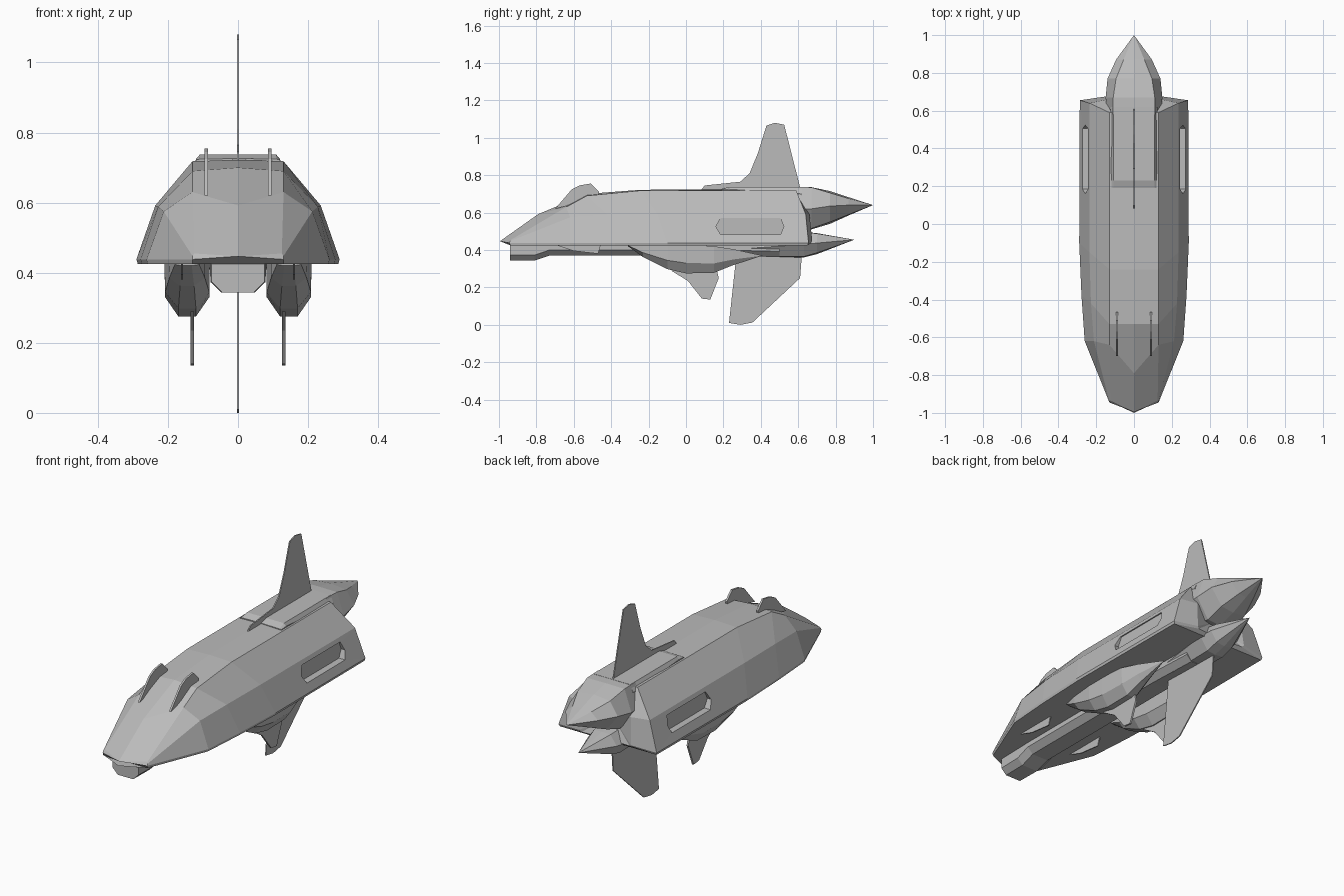
import bpy, bmesh

grey = bpy.data.materials.new("hull_grey")
grey.diffuse_color = (0.5, 0.5, 0.5, 1)


def finish(name, bm):
    bmesh.ops.remove_doubles(bm, verts=bm.verts, dist=0.0005)
    bmesh.ops.recalc_face_normals(bm, faces=bm.faces)
    me = bpy.data.meshes.new(name)
    bm.to_mesh(me)
    bm.free()
    me.materials.append(grey)
    ob = bpy.data.objects.new(name, me)
    bpy.context.collection.objects.link(ob)
    return ob


def loft(name, rings):
    """Skin between rings of equal point count; a ring may collapse to one point."""
    bm = bmesh.new()
    vr = [[bm.verts.new(p) for p in r] for r in rings]
    n = len(rings[0])
    for a, b in zip(vr, vr[1:]):
        for i in range(n):
            j = (i + 1) % n
            bm.faces.new((a[i], a[j], b[j], b[i]))
    bm.faces.new(vr[0])
    bm.faces.new(vr[-1])
    bmesh.ops.remove_doubles(bm, verts=bm.verts, dist=0.0005)
    return finish(name, bm)


def both(half):
    """Half section from bottom centre to top centre -> full ring."""
    return half + [(-x, y, z) for x, y, z in half[-2:0:-1]]


def plate(name, x, outline, t=0.005):
    """Thin upright fin, outline in (y, z)."""
    return loft(name, [[(x + d, y, z) for y, z in outline] for d in (-t, t)])


def section(y, pts):
    return both([(x, y, z) for x, z in pts])


# Main hull: bottom centre, bottom edge, lip, chine, shoulder, ridge
hull = loft("main_hull", [
    both([(0, -1, .425), (.13, -.94, .425), (.13, -.945, .438), (.13, -.94, .448),
          (.125, -.935, .455), (0, -.995, .447)]),
    both([(0, -.7, .425), (.258, -.62, .425), (.261, -.62, .438), (.212, -.62, .575),
          (.13, -.64, .63), (0, -.79, .592)]),
    both([(0, -.4, .425), (.275, -.38, .425), (.278, -.38, .438), (.228, -.42, .588),
          (.13, -.53, .69), (0, -.53, .70)]),
    both([(0, -.1, .425), (.286, -.1, .425), (.29, -.1, .438), (.236, -.15, .592),
          (.13, -.24, .718), (0, -.24, .722)]),
    both([(0, .65, .425), (.283, .65, .425), (.287, .655, .438), (.236, .64, .592),
          (.13, .59, .718), (0, .59, .724)]),
    both([(0, .66, .44), (.14, .67, .44), (.15, .675, .45), (.14, .66, .59),
          (.1, .6, .69), (0, .6, .70)]),
    [(0, .62, .55)] * 10,
])

# Side window recesses
slot = [(.16, .525), (.185, .57), (.505, .57), (.523, .525), (.505, .483), (.185, .483)]
for s in (-1, 1):
    cut = loft("window_cutter", [[(s * x, y, z) for y, z in slot] for x in (.237, .35)])
    cut.hide_render = True
    cut.hide_viewport = True
    mod = hull.modifiers.new("window_cut", 'BOOLEAN')
    mod.object = cut
    mod.operation = 'DIFFERENCE'
    mod.solver = 'EXACT'

# Raised deck on the back of the hull
loft("rear_deck", [
    section(.19, [(0, .71), (.12, .71), (.12, .722), (.11, .724), (0, .726)]),
    section(.23, [(0, .71), (.12, .71), (.12, .725), (.108, .738), (0, .738)]),
    section(.62, [(0, .68), (.12, .68), (.125, .70), (.108, .738), (0, .738)]),
])

# Upper engine fairing with pointed tail
loft("upper_engine", [
    section(.58, [(0, .53), (.08, .53), (.145, .62), (.11, .738), (0, .738)]),
    section(.67, [(0, .51), (.08, .515), (.15, .62), (.11, .735), (0, .736)]),
    section(.77, [(0, .54), (.075, .55), (.14, .635), (.095, .705), (0, .715)]),
    section(.87, [(0, .585), (.045, .59), (.095, .64), (.055, .675), (0, .682)]),
    [(0, 1, .64)] * 8,
])

# Lower engine with pointed tail
loft("lower_engine", [
    section(.35, [(0, .365), (.045, .365), (.078, .41), (.06, .44), (0, .44)]),
    section(.63, [(0, .36), (.05, .365), (.095, .43), (.055, .495), (0, .497)]),
    section(.70, [(0, .378), (.048, .385), (.085, .437), (.048, .488), (0, .49)]),
    [(0, .9, .455)] * 8,
])

# Belly keel
loft("belly_keel", [
    section(y, [(0, z), (w * .6, z), (w, z + .03), (w, .43), (0, .43)])
    for y, z, w in [(-.94, .343, .075), (-.81, .343, .078), (-.73, .37, .08),
                    (.2, .37, .08), (.5, .362, .075)]])

# Centre fins
plate("top_fin", 0, [(.08, .72), (.10, .745), (.29, .765), (.34, .81), (.385, .92),
                     (.43, 1.065), (.475, 1.08), (.525, 1.07), (.61, .735), (.5, .72)], .003)
plate("bottom_fin", 0, [(.27, .38), (.23, .01), (.29, 0), (.355, .012), (.61, .25),
                        (.62, .38)], .003)

# Paired parts: pods, pod fins, nose fins and belly fins
pod = [(.082, .43), (.082, .33), (.12, .275), (.17, .275), (.208, .33), (.21, .43)]
for s, side in ((-1, "left"), (1, "right")):
    rings = []
    # y, bottom z, top z, width factor
    for y, lo, hi, w in [(-.31, .42, .43, .55), (-.23, .362, .43, .8), (-.1, .298, .43, 1),
                         (0, .275, .43, 1), (.15, .278, .42, .95), (.25, .318, .405, .6),
                         (.41, .37, .37, 0)]:
        rings.append([(s * (.146 + (x - .146) * w), y, lo + (z - .275) / .155 * (hi - lo))
                      for x, z in pod])
    loft(side + "_pod", rings)
    plate(side + "_pod_fin", s * .131, [(-.08, .29), (.01, .235), (.085, .14), (.13, .135),
                                        (.175, .25), (.165, .29)])
    plate(side + "_nose_fin", s * .091, [(-.70, .62), (-.61, .725), (-.57, .745),
                                         (-.51, .755), (-.465, .71), (-.47, .68)])
    plate(side + "_belly_fin", s * .16, [(-.705, .43), (-.6, .395), (-.47, .38),
                                         (-.455, .43)], .003)
